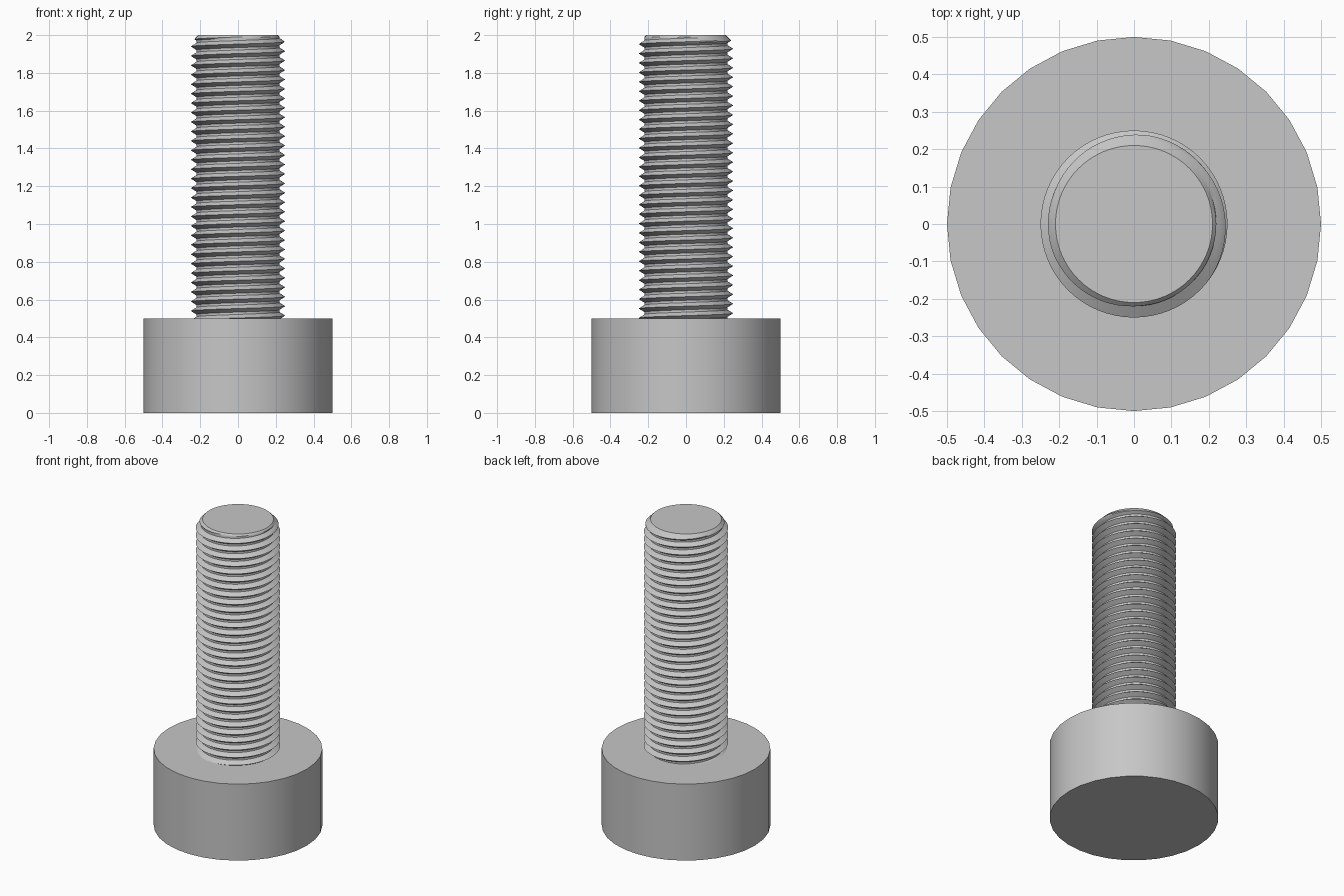
import bpy
import bmesh
from math import cos, sin, pi, radians

cube = bpy.data.objects.get("Cube")
if cube:
    bpy.data.objects.remove(cube, do_unlink=True)

steel = bpy.data.materials.new("light_grey_steel")
steel.use_nodes = True
colour = (0.57, 0.57, 0.57, 1)
steel.diffuse_color = colour
steel.node_tree.nodes["Principled BSDF"].inputs["Base Color"].default_value = colour

HEAD_TOP, TOP = 0.5, 2.0
CREST, ROOT, TIP = 0.25, 0.22, 0.21
PITCH, SEGMENTS, ROWS, TURNS = 0.05, 64, 8, 33
START = 0.415


def finish(obj):
    """Assign the material and smooth everything but the hard edges."""
    obj.data.materials.append(steel)
    bpy.ops.object.select_all(action="DESELECT")
    obj.select_set(True)
    bpy.context.view_layer.objects.active = obj
    bpy.ops.object.shade_smooth_by_angle(angle=radians(30))


# Plain cylindrical head
bpy.ops.mesh.primitive_cylinder_add(vertices=32, radius=0.5, depth=HEAD_TOP,
                                    location=(0, 0, HEAD_TOP / 2))
head = bpy.context.object
head.name = "bolt_head"
finish(head)


def thread_point(step, row):
    """Point on the helical thread, trimmed by the tip chamfer."""
    f = row / ROWS
    angle = 2 * pi * step / SEGMENTS
    z = min(TOP, START + PITCH * (step / SEGMENTS + f))
    height = max(0, (abs(2 * f - 1) - 0.25) / 0.75)
    r = min(ROOT + (CREST - ROOT) * height, TIP + TOP - z)
    return r * cos(angle), r * sin(angle), z


# Threaded shank: one ridge profile swept along a right-hand helix
bm = bmesh.new()
steps = SEGMENTS * TURNS
grid = [[bm.verts.new(thread_point(i, k)) for k in range(ROWS)]
        for i in range(steps + 1)]
for i in range(steps - SEGMENTS):
    a = grid[i] + [grid[i + SEGMENTS][0]]
    b = grid[i + 1] + [grid[i + 1 + SEGMENTS][0]]
    for k in range(ROWS):
        bm.faces.new((a[k], b[k], b[k + 1], a[k + 1]))
bmesh.ops.remove_doubles(bm, verts=bm.verts, dist=0.0001)
bmesh.ops.delete(bm, geom=[v for v in bm.verts if not v.link_faces], context="VERTS")

# Flat end of the shank
bmesh.ops.create_circle(bm, cap_ends=True, radius=TIP, segments=SEGMENTS)
for v in bm.verts:
    if v.co.z < 0.1:
        v.co.z = TOP
bmesh.ops.remove_doubles(bm, verts=bm.verts, dist=0.0001)
bmesh.ops.recalc_face_normals(bm, faces=bm.faces)
mesh = bpy.data.meshes.new("threaded_shank")
bm.to_mesh(mesh)
bm.free()
shank = bpy.data.objects.new("threaded_shank", mesh)
bpy.context.collection.objects.link(shank)
finish(shank)
